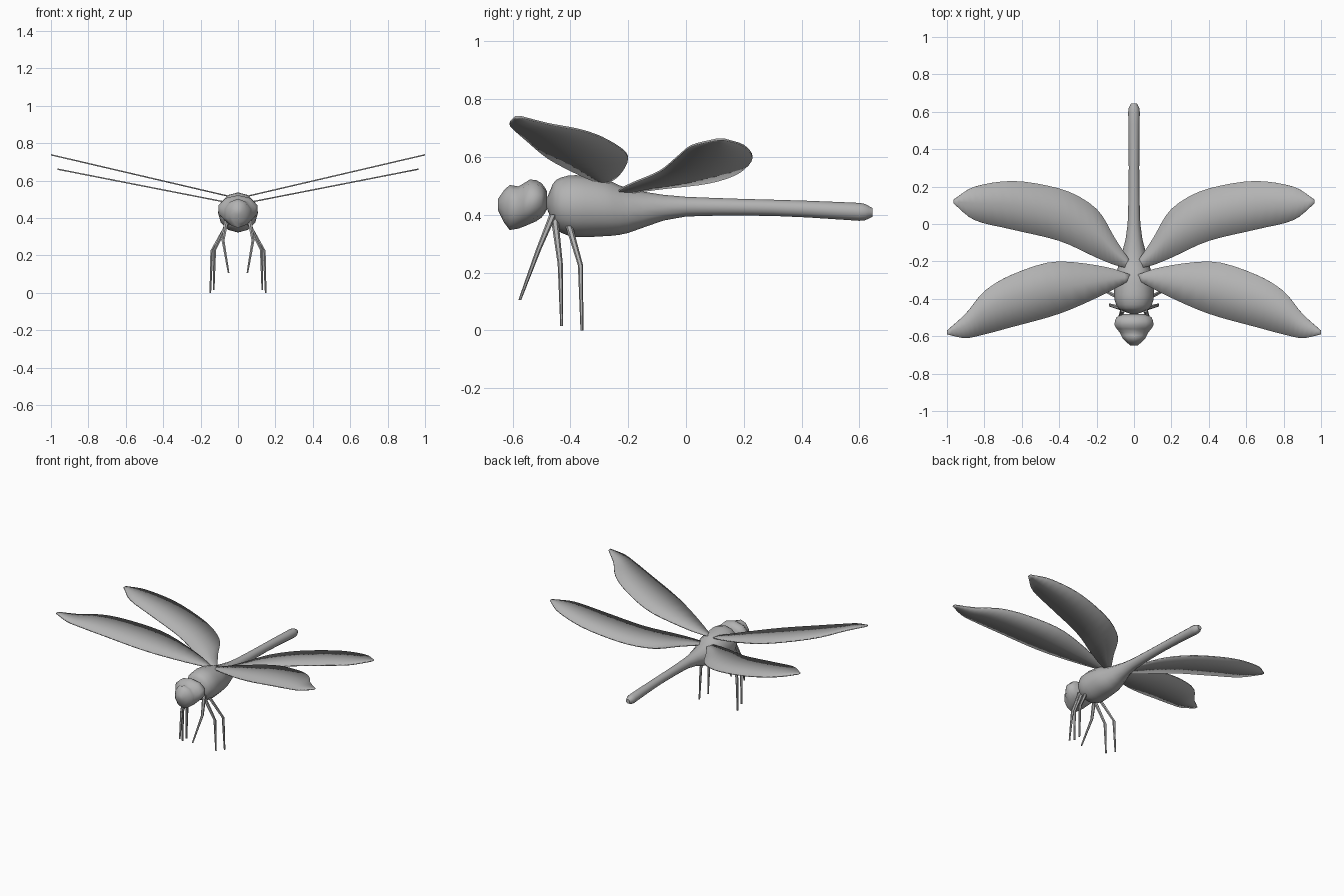
import bpy
import bmesh
from math import sin, cos, pi, radians
from mathutils import Vector

if "Cube" in bpy.data.objects:
    bpy.data.objects.remove(bpy.data.objects["Cube"], do_unlink=True)

grey = bpy.data.materials.new("plain grey")
grey.use_nodes = True
shade = .45
colour = (shade, shade, shade, 1)
grey.diffuse_color = colour
grey.node_tree.nodes["Principled BSDF"].inputs["Base Color"].default_value = colour


def tangent(before, after):
    """Slope through a control value that never overshoots its neighbours."""
    if before * after <= 0:
        return 0
    return 2 * before * after / (before + after)


def smooth_value(values, index, t):
    """Cubic blend between one control value and the next."""
    steps = [b - a for a, b in zip(values, values[1:])]
    padded = [steps[0]] + steps + [steps[-1]]
    start = tangent(padded[index], padded[index + 1])
    end = tangent(padded[index + 1], padded[index + 2])
    ease = t * t * (3 - 2 * t)
    rest = 1 - t
    return values[index] + steps[index] * ease + start * t * rest * rest - end * t * t * rest


def refine(stations, cuts):
    """Smoothly add in-between stations along a part."""
    columns = list(zip(*stations))
    result = []
    for index in range(len(stations) - 1):
        for cut in range(cuts):
            result.append([smooth_value(column, index, cut / cuts) for column in columns])
    result.append(list(stations[-1]))
    return result


def make(name, bm):
    """Turn a bmesh into a smooth shaded object."""
    bmesh.ops.recalc_face_normals(bm, faces=bm.faces)
    mesh = bpy.data.meshes.new(name)
    bm.to_mesh(mesh)
    bm.free()
    mesh.materials.append(grey)
    part = bpy.data.objects.new(name, mesh)
    bpy.context.collection.objects.link(part)
    bpy.ops.object.select_all(action="DESELECT")
    part.select_set(True)
    bpy.context.view_layer.objects.active = part
    bpy.ops.object.shade_smooth_by_angle(angle=radians(50))
    return part


def loft(name, sections, sides, across, up):
    """Skin oval rings, each given as centre, half width and half height."""
    bm = bmesh.new()
    rings = []
    for centre, wide, tall in sections:
        ring = []
        for side in range(sides):
            angle = 2 * pi * side / sides
            ring.append(bm.verts.new(centre + across * wide * sin(angle) + up * tall * cos(angle)))
        rings.append(ring)
    for ring, following in zip(rings, rings[1:]):
        for side in range(sides):
            other = (side + 1) % sides
            bm.faces.new((ring[side], ring[other], following[other], following[side]))
    bm.faces.new(rings[0])
    bm.faces.new(rings[-1])
    return make(name, bm)


def mirror(part):
    """Repeat a left part on the right."""
    part.modifiers.new("mirror", "MIRROR")


def leg(name, hip, knee, foot):
    """Pair of thin legs tapering from hip to foot."""
    radii = (.013, .009, .005)
    sections = [(Vector(joint), radius, radius) for joint, radius in zip((hip, knee, foot), radii)]
    mirror(loft(name, sections, 6, Vector((1, 0, 0)), Vector((0, 1, 0))))


def wing(name, base, rise, stations):
    """Pair of thin rising wings; stations hold x, front edge and back edge."""
    bm = bmesh.new()
    edges = []
    for x, front, back in refine(stations, 4):
        height = base + rise * x
        edges.append([bm.verts.new((x, y, height)) for y in (front, (front + back) / 2, back)])
    for inner, outer in zip(edges, edges[1:]):
        for k in range(2):
            bm.faces.new((inner[k], inner[k + 1], outer[k + 1], outer[k]))
    part = make(name, bm)
    membrane = part.modifiers.new("membrane", "SOLIDIFY")
    membrane.thickness = .007
    membrane.offset = 0
    mirror(part)


across, up = Vector((1, 0, 0)), Vector((0, 0, 1))

# Round thorax running into the long tail: y, centre height, radius
body = [(-.48, .44, .02), (-.45, .435, .085), (-.38, .43, .107), (-.28, .424, .098),
        (-.2, .414, .077), (0, .428, .034), (.3, .424, .028), (.6, .41, .031), (.645, .408, .015)]
loft("thorax_and_tail",
     [(Vector((0, y, z)), radius, radius) for y, z, radius in refine(body, 3)], 12, across, up)

# Head with bulging eyes and a narrower face: y, centre height, half width, half height
face = [(-.48, .45, .05, .03), (-.5, .45, .1, .06), (-.54, .445, .11, .077),
        (-.58, .425, .08, .073), (-.61, .425, .065, .078), (-.65, .435, .02, .02)]
loft("head",
     [(Vector((0, y, z)), wide, tall) for y, z, wide, tall in refine(face, 2)], 10, across, up)

# Wings
wing("front_wings", .505, .233, [
    (.02, -.3, -.27), (.15, -.37, -.23), (.4, -.48, -.2), (.65, -.55, -.27),
    (.8, -.59, -.36), (.9, -.61, -.48), (1, -.59, -.57)])
wing("hind_wings", .472, .196, [
    (.02, -.24, -.2), (.1, -.22, -.08), (.2, -.18, .08), (.4, -.09, .19),
    (.65, -.03, .23), (.85, .02, .2), (.965, .11, .13)])

# Legs
leg("front_legs", (.06, -.46, .4), (.08, -.51, .28), (.05, -.575, .105))
leg("middle_legs", (.05, -.455, .39), (.125, -.435, .23), (.13, -.43, .015))
leg("rear_legs", (.05, -.41, .38), (.14, -.365, .225), (.148, -.36, 0))
